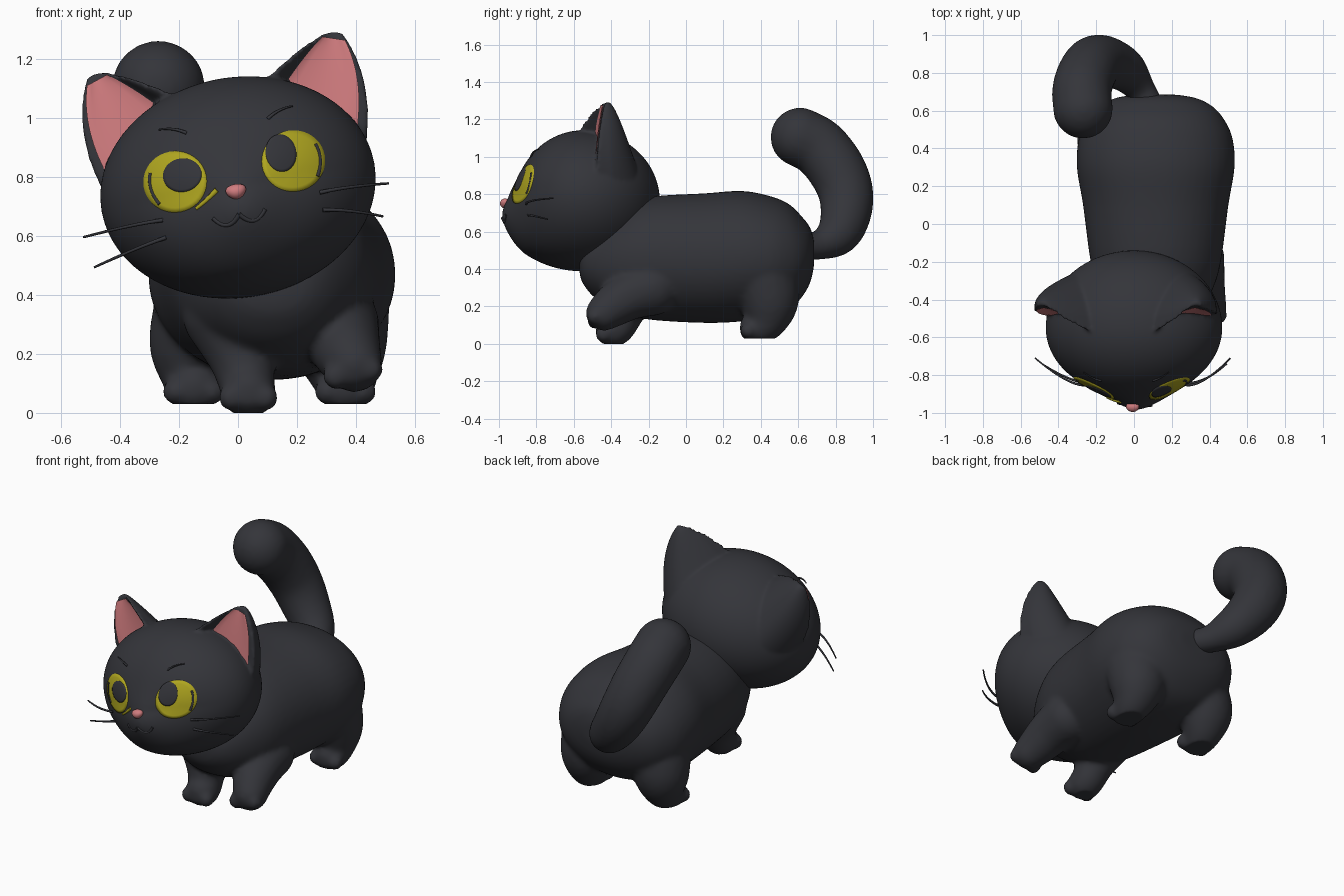
import bpy, bmesh, math
from mathutils import Vector, Matrix

if "Cube" in bpy.data.objects:
    bpy.data.objects.remove(bpy.data.objects["Cube"])


def material(name, rgb):
    m = bpy.data.materials.new(name)
    m.diffuse_color = (*rgb, 1)
    m.use_nodes = True
    m.node_tree.nodes["Principled BSDF"].inputs["Base Color"].default_value = m.diffuse_color
    return m


FUR = material("charcoal fur", (0.034, 0.035, 0.042))
PINK = material("pink skin", (0.63, 0.2, 0.21))
YELLOW = material("yellow iris", (0.43, 0.38, 0.014))
HEAD = Matrix.Translation((0, -0.55, 0.765)) @ Matrix.Rotation(math.radians(-10), 4, 'Y')


def finish(bm, name, mats, matrix=None, recalc=True):
    if recalc:
        bmesh.ops.recalc_face_normals(bm, faces=bm.faces)
    for f in bm.faces:
        f.smooth = True
    me = bpy.data.meshes.new(name)
    bm.to_mesh(me)
    bm.free()
    ob = bpy.data.objects.new(name, me)
    bpy.context.collection.objects.link(ob)
    for m in mats:
        me.materials.append(m)
    if matrix:
        ob.matrix_world = matrix
    return ob


def fuse(ob, voxel, rounds):
    """Merge overlapping shells into one soft skin."""
    r = ob.modifiers.new("fuse", 'REMESH')
    r.mode, r.voxel_size = 'VOXEL', voxel
    s = ob.modifiers.new("soften", 'SMOOTH')
    s.factor, s.iterations = 0.5, rounds
    bpy.context.view_layer.objects.active = ob
    for m in list(ob.modifiers):
        bpy.ops.object.modifier_apply(modifier=m.name)
    for p in ob.data.polygons:
        p.use_smooth = True


def ball(bm, p, r):
    bmesh.ops.create_icosphere(bm, subdivisions=3, radius=r, matrix=Matrix.Translation(p))


def spline(pts, steps):
    """Smooth interpolation through points of any size."""
    pts = [Vector(p) for p in pts]
    out = []
    for i in range(len(pts) - 1):
        a, b = pts[max(i - 1, 0)], pts[i]
        c, d = pts[i + 1], pts[min(i + 2, len(pts) - 1)]
        for k in range(steps):
            t = k / steps
            out.append(0.5 * (2 * b + (c - a) * t + (2 * a - 5 * b + 4 * c - d) * t * t
                              + (3 * b - a - 3 * c + d) * t ** 3))
    return out + [pts[-1]]


def limb(bm, pts, steps=5):
    for q in spline(pts, steps):
        ball(bm, q[:3], q[3])


def bridge(bm, rings):
    n = len(rings[0])
    for lo, hi in zip(rings, rings[1:]):
        for i in range(n):
            k = (i + 1) % n
            bm.faces.new((lo[i], lo[k], hi[k], hi[i]))


# Torso: rings of (y, z low, z high, half width)
bm = bmesh.new()
rings = []
for y, lo, hi, w in spline([(-.57, .38, .47, .06), (-.55, .32, .53, .14), (-.48, .24, .62, .22), (-.35, .17, .72, .30),
                            (-.2, .13, .785, .345), (.1, .112, .805, .385), (.3, .12, .818, .418), (.45, .14, .79, .408),
                            (.55, .18, .748, .365), (.62, .25, .68, .305), (.665, .33, .62, .22),
                            (.685, .42, .55, .11)], 4):
    ring = []
    for i in range(48):
        c, s = math.cos(i * math.tau / 48), math.sin(i * math.tau / 48)
        ex = lambda v: math.copysign(abs(v) ** .96, v)
        ring.append(bm.verts.new((.115 + w * ex(c), y, (lo + hi) / 2 + (hi - lo) / 2 * ex(s))))
    rings.append(ring)
bridge(bm, rings)
bm.faces.new(rings[0])
bm.faces.new(rings[-1])
# Hind legs, standing front leg and lifted front leg
for x, hip in ((-.15, -.11), (.365, .335)):
    limb(bm, [(hip, .42, .34, .18), (x * .95, .445, .24, .16), (x * .98, .435, .15, .122), (x, .405, .1, .1),
              (x, .375, .085, .09)])
    for dx in (-.062, 0, .062):
        ball(bm, (x + dx, .335, .072), .045)
limb(bm, [(-.03, -.27, .34, .16), (.01, -.32, .2, .115), (.03, -.36, .1, .096), (.035, -.39, .075, .094)])
limb(bm, [(.33, -.18, .30, .15), (.35, -.29, .262, .132), (.37, -.38, .21, .116), (.395, -.44, .165, .096)])
for dx in (-.058, 0, .058):
    ball(bm, (.035 + dx, -.44, .052), .045)
    ball(bm, (.39 + dx, -.485, .135 + dx * .2), .045)
body = finish(bm, "body_and_legs", [FUR])
fuse(body, 0.014, 9)
for v in body.data.vertices:  # flat soles
    v.co.z = max(v.co.z, .03 if v.co.y > 0 else 0)

# Tail
bm = bmesh.new()
limb(bm, [(.09, .62, .525, .072), (.03, .72, .53, .08), (-.05, .815, .59, .115), (-.14, .855, .70, .137),
          (-.205, .852, .82, .149), (-.247, .80, .94, .156), (-.275, .71, 1.05, .159), (-.27, .61, 1.105, .159)], 6)
fuse(finish(bm, "tail", [FUR]), 0.014, 8)

# Head: ellipsoid with a fuller chin and a small muzzle
A, B = .47, .374


def depth(u, v):
    return (.364 + .05 * math.exp(-(u / .13) ** 2 - ((v + .05) / .13) ** 2)
            + .112 * min(max(-v / .28, 0), 1) * math.exp(-(u / .35) ** 2))


def surf(u, v):
    return -math.sqrt(max(0, 1 - (u / A) ** 2 - (v / B) ** 2)) * depth(u, v)


head = bmesh.new()
bmesh.ops.create_icosphere(head, subdivisions=5, radius=1)
for v in head.verts:
    x, y, z = v.co
    v.co = (x * A, y * (.41 if y > 0 else depth(x * A, z * B)), z * B)


def quad(a, b, c, t):
    return Vector(a) * (1 - t) ** 2 + Vector(b) * 2 * t * (1 - t) + Vector(c) * t * t


def ear_point(w, t, back=False):
    """Point on the cupped front or rounded back of an ear; w runs inner to outer edge, t runs base to tip."""
    L = quad((.08, -.06, .285), (.23, .0, .412), (.382, .10, .468), t)
    R = quad((.43, .07, .0), (.538, .075, .26), (.44, .115, .458), t)
    p = L.lerp(R, w)
    off = max(0, math.sin(math.pi * w)) ** .5 * (.245 * (1 - t) ** .85 + .035)
    if back:
        p.y += off
    else:
        e = min(max((min(w, 1.02 - w) - .02) / .15, 0), 1)
        cup = .05 + .05 * t + .02 * math.sin(math.pi * w)
        p.y += max(min(cup - p.y, .5 * off), .1 * off) * e * e * (3 - 2 * e)
    return p


def add_ear(bm, s):
    n = 24
    rings = []
    for j in range(-1, 17):
        t = max(j, 0) / 16
        pts = [ear_point(i / n, t) for i in range(n)] + [ear_point(1 - i / n, t, True) for i in range(n)]
        k = .7 if j < 0 else 1  # root sunk inside the skull
        rings.append([bm.verts.new((s * p.x * k, p.y * k, p.z * k)) for p in pts])
    bridge(bm, rings)
    bm.faces.new(rings[0])
    bm.faces.new(rings[-1])


def ear_lining(name, s):
    bm = bmesh.new()
    grid = []
    for j in range(21):
        t = .02 + .9 * j / 20
        w0 = .14 + .04 * (1 - t)
        row = []
        for i in range(17):
            p = ear_point(w0 + (.9 - w0) * i / 16, t)
            row.append(bm.verts.new((s * p.x, p.y - .009, p.z)))
        grid.append(row)
    for j in range(20):
        for i in range(16):
            q = [grid[j][i], grid[j][i + 1], grid[j + 1][i + 1], grid[j + 1][i]]
            bm.faces.new(q if s > 0 else q[::-1])
    finish(bm, name, [PINK], HEAD, recalc=False)


add_ear(head, 1)
add_ear(head, -1)
fuse(finish(head, "head_and_ears", [FUR], HEAD), 0.01, 5)


def plate(name, cu, cv, ru, rv, lift, mat, dome=.004):
    """Oval plate following the face surface."""
    bm = bmesh.new()
    rings = []
    for r, down in ((1, .015), (1, 0), (.85, 0), (.65, 0), (.4, 0), (.15, 0)):
        ring = []
        for i in range(40):
            a = i * math.tau / 40
            u, v = cu + ru * r * math.cos(a), cv + rv * r * math.sin(a)
            ring.append(bm.verts.new((u, surf(u, v) - lift - dome * (1 - r * r) + down, v)))
        rings.append(ring)
    bridge(bm, rings)
    bm.faces.new(rings[-1])
    finish(bm, name, [mat], HEAD, recalc=False)


def strand(name, p0, p1, p2, r0, r1, mat=FUR):
    """Thin tapered hair along a quadratic arc."""
    cu = bpy.data.curves.new(name, 'CURVE')
    cu.dimensions, cu.bevel_depth, cu.bevel_resolution, cu.use_fill_caps = '3D', 1, 2, True
    sp = cu.splines.new('POLY')
    sp.points.add(10)
    for i, p in enumerate(sp.points):
        p.co = (*quad(p0, p1, p2, i / 10), 1)
        p.radius = r0 + (r1 - r0) * i / 10
    sp.use_smooth = True
    cu.materials.append(mat)
    ob = bpy.data.objects.new(name, cu)
    bpy.context.collection.objects.link(ob)
    ob.matrix_world = HEAD


def on_face(u, v, lift=0):
    return (u, surf(u, v) - lift, v)


for s, side, pupil in ((-1, "left", (-.179, .074, .066, .057)), (1, "right", (.164, .09, .052, .064))):
    ear_lining(side + "_ear_lining", s)
    # Eyes with pupils and a thin dark crescent
    plate(side + "_iris", s * .204 - .003, .056, .108, .104, .004, YELLOW)
    plate(side + "_pupil", *pupil, .009, FUR, .003)
    strand(side + "_eye_crescent", on_face(s * .284, .1, .003), on_face(s * .302, .045, .003),
           on_face(s * .272, -.01, .003), .007, .007)
    # Whiskers, brow hairs and mouth arcs
    strand(side + "_upper_whisker", on_face(s * .27, -.065), (s * .36, -.31, -.06), (s * .525 - .02, -.16, -.075), .007, .004)
    strand(side + "_lower_whisker", on_face(s * .27, -.125), (s * .36, -.29, -.138), (s * .497 - .03, -.19, -.182), .007, .004)
    strand(side + "_brow_hair", on_face(s * .14, .212), on_face(s * .18, .24, .03), on_face(s * .23, .24, .02), .006, .003)
    strand(side + "_mouth", on_face(-.012, -.09), on_face(s * .045 - .012, -.15), on_face(s * .09 - .012, -.088), .008, .007)
# Bright inner corner of the left eye
strand("left_eye_corner", on_face(-.152, -.046), on_face(-.11, -.025), on_face(-.072, .004), .006, .01, YELLOW)

# Nose
bm = bmesh.new()
bmesh.ops.create_uvsphere(bm, u_segments=24, v_segments=14, radius=1)
for v in bm.verts:
    x, y, z = v.co
    v.co = (-.009 + x * .034 * (1 + .25 * z), surf(0, -.013) - .002 + y * .028, -.013 + z * .026)
finish(bm, "nose", [PINK], HEAD)
